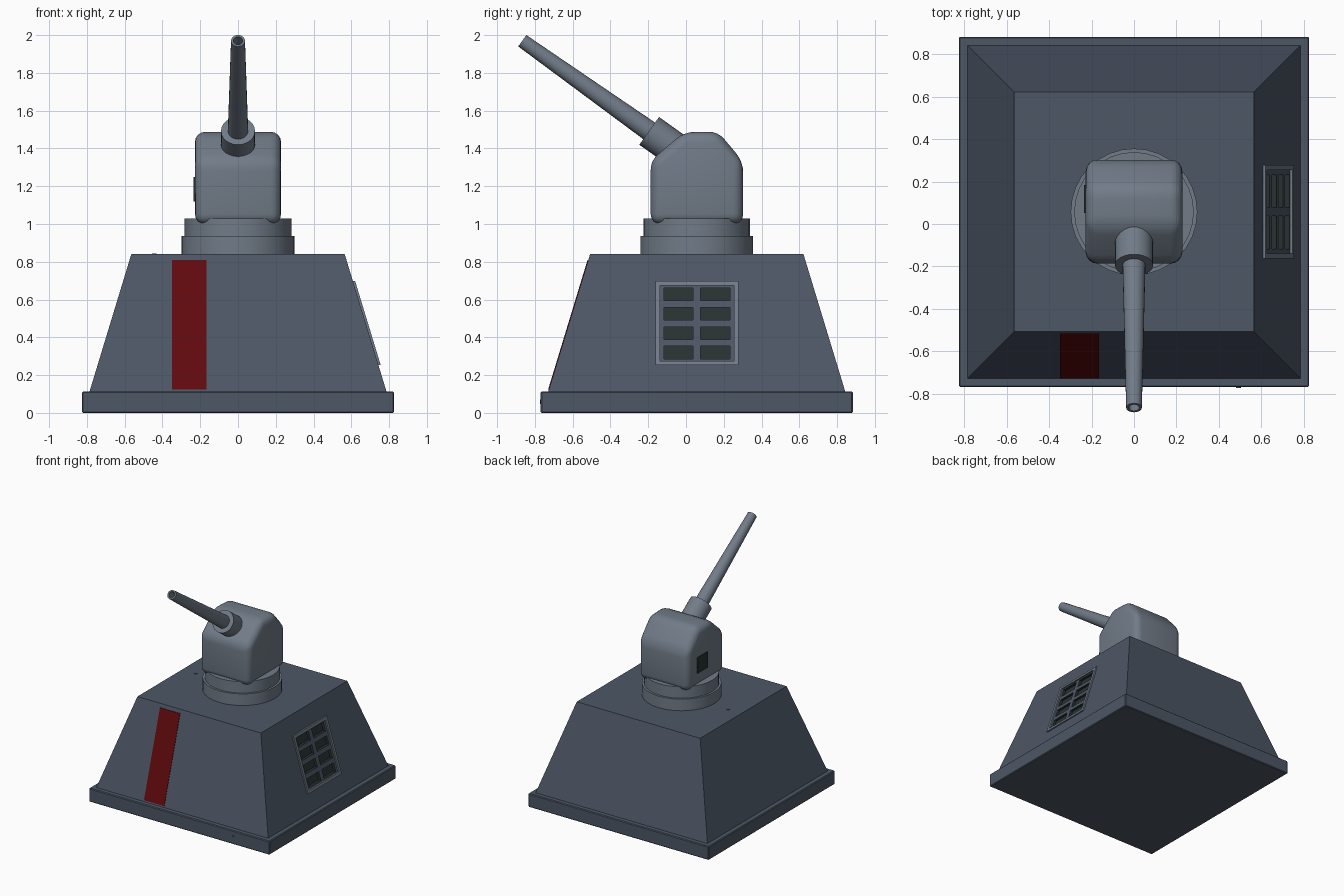
import bpy, bmesh, math
from mathutils import Matrix, Vector

cube = bpy.data.objects.get("Cube")
if cube:
    bpy.data.objects.remove(cube, do_unlink=True)

CY = 0.057                        # centre of the bunker in y
Z0, Z1 = 0.11, 0.84               # foot and roof of the bunker
HALF0, HALF1 = 0.787, 0.565       # half widths at foot and roof


def material(name, rgb):
    m = bpy.data.materials.new(name)
    m.use_nodes = True
    m.diffuse_color = (*rgb, 1)
    m.node_tree.nodes["Principled BSDF"].inputs["Base Color"].default_value = (*rgb, 1)
    return m


SLATE = material("slate blue", (0.075, 0.095, 0.132))
GREY = material("gun grey", (0.165, 0.20, 0.245))
RED = material("dark red", (0.12, 0.003, 0.004))
DARK = material("dark green grey", (0.021, 0.032, 0.031))


def finish(name, bm, mat, smooth=False, bevel=0, segments=1):
    bmesh.ops.recalc_face_normals(bm, faces=bm.faces)
    me = bpy.data.meshes.new(name)
    bm.to_mesh(me)
    bm.free()
    me.materials.append(mat)
    ob = bpy.data.objects.new(name, me)
    bpy.context.collection.objects.link(ob)
    bpy.ops.object.select_all(action='DESELECT')
    ob.select_set(True)
    bpy.context.view_layer.objects.active = ob
    if bevel:
        mod = ob.modifiers.new("Bevel", 'BEVEL')
        mod.width, mod.segments, mod.limit_method = bevel, segments, 'ANGLE'
        mod.angle_limit = math.radians(25)
        bpy.ops.object.modifier_apply(modifier=mod.name)
    if smooth:
        bpy.ops.object.shade_smooth_by_angle(angle=math.radians(35))
    return ob


def add_box(bm, x, y, z, place=None):
    """Box between limits; place() can move each corner."""
    corners = bmesh.ops.create_cube(bm, size=1)["verts"]
    for v in corners:
        p = [lim[1] if c > 0 else lim[0] for c, lim in zip(v.co, (x, y, z))]
        v.co = place(*p) if place else p
    return corners


def box(name, x, y, z, mat, place=None, **kw):
    bm = bmesh.new()
    add_box(bm, x, y, z, place)
    return finish(name, bm, mat, **kw)


def half_at(z):
    return HALF0 + (HALF1 - HALF0) * (z - Z0) / (Z1 - Z0)


def on_side(d, y, z):             # d is the distance out of the left wall
    return (half_at(z) + d, y, z)


def on_front(x, d, z):            # d is the distance out of the front wall
    return (x, CY - half_at(z) - d, z)


def lathe(name, profile, mat, matrix, steps=32):
    """Spin (radius, height) points about local z."""
    bm = bmesh.new()
    vs = [bm.verts.new((r, 0, h)) for r, h in profile]
    edges = [bm.edges.new(pair) for pair in zip(vs, vs[1:])]
    bmesh.ops.spin(bm, geom=vs + edges, cent=(0, 0, 0), axis=(0, 0, 1),
                   angle=math.tau, steps=steps, use_duplicate=False)
    bmesh.ops.remove_doubles(bm, verts=bm.verts, dist=1e-5)
    bm.transform(matrix)
    return finish(name, bm, mat, smooth=True)


# Base slab and sloped bunker
box("base_slab", (-0.826, 0.826), (CY - 0.826, CY + 0.826), (0, 0.113), SLATE, bevel=0.006)
bunker = box("bunker", (-1, 1), (-1, 1), (Z0, Z1), SLATE,
             place=lambda x, y, z: (x * half_at(z), CY + y * half_at(z), z))

# Vent pockets cut into the left wall
rows = [0.285 + 0.103 * i for i in range(4)]
columns = [(-0.117, 0.037), (0.078, 0.232)]
bm = bmesh.new()
for low in rows:
    for col in columns:
        add_box(bm, (-0.022, 0.03), col, (low, low + 0.068), on_side)
cutter = finish("vent_cutter", bm, DARK)
cutter.hide_render = True
bunker.data.materials.append(DARK)
cut = bunker.modifiers.new("Vent", 'BOOLEAN')
cut.operation, cut.solver, cut.object = 'DIFFERENCE', 'EXACT', cutter
cut.material_mode = 'TRANSFER'
bpy.context.view_layer.objects.active = bunker
bpy.ops.object.modifier_apply(modifier=cut.name)
bpy.data.objects.remove(cutter, do_unlink=True)

# Vent frame
bm = bmesh.new()
for y, z in [((-0.162, -0.138), (0.253, 0.697)), ((0.254, 0.278), (0.253, 0.697)),
             ((-0.138, 0.254), (0.253, 0.275)), ((-0.138, 0.254), (0.675, 0.697))]:
    add_box(bm, (-0.005, 0.012), y, z, on_side)
finish("vent_frame", bm, GREY)

# Painted stripe on the front wall
box("front_stripe", (-0.35, -0.166), (-0.003, 0.004), (0.125, 0.81), RED, place=on_front)

# Small studs on the roof and the base edge
stud = [(0, -0.01), (0.012, -0.01), (0.012, 0.004), (0, 0.004)]
lathe("roof_stud", stud, SLATE, Matrix.Translation((-0.443, 0.08, Z1)), 12)
lathe("base_stud", stud, SLATE,
      Matrix.Translation((0.492, CY - 0.826, 0.06)) @ Matrix.Rotation(math.pi / 2, 4, 'X'), 12)

# Turning rings
for name, r, low, high in [("lower_ring", 0.299, 0.83, 0.936), ("upper_ring", 0.282, 0.93, 1.03)]:
    lathe(name, [(0, low), (r, low), (r, high), (0, high)], GREY, Matrix.Translation((0, CY, 0)))

# Turret housing with rounded edges
bm = bmesh.new()
outline = [(-0.187, 0.998), (0.303, 0.998), (0.303, 1.33), (0.17, 1.488), (-0.01, 1.488), (-0.187, 1.335)]
face = bm.faces.new([bm.verts.new((-0.228, y, z)) for y, z in outline])
side = bmesh.ops.extrude_face_region(bm, geom=[face])["geom"]
bmesh.ops.translate(bm, verts=[g for g in side if isinstance(g, bmesh.types.BMVert)], vec=(0.456, 0, 0))
finish("turret_housing", bm, GREY, smooth=True, bevel=0.055, segments=4)

# Sight window on the right side of the turret
box("sight_window", (-0.236, -0.227), (0.052, 0.183), (1.12, 1.25), DARK)

# Gun barrel and sleeve along the raised axis
mouth = Vector((0, -0.195, 1.493))
aim = Vector((0, -0.815, 0.579)).normalized()
gun = Matrix.Translation(mouth) @ aim.to_track_quat('Z', 'Y').to_matrix().to_4x4()
lathe("barrel_sleeve", [(0, -0.25), (0.09, -0.25), (0.09, 0), (0, 0)], GREY, gun, 24)
lathe("gun_barrel", [(0, -0.05), (0.055, -0.05), (0.037, 0.824), (0.025, 0.824),
                     (0.025, 0.70), (0, 0.70)], GREY, gun, 24)
